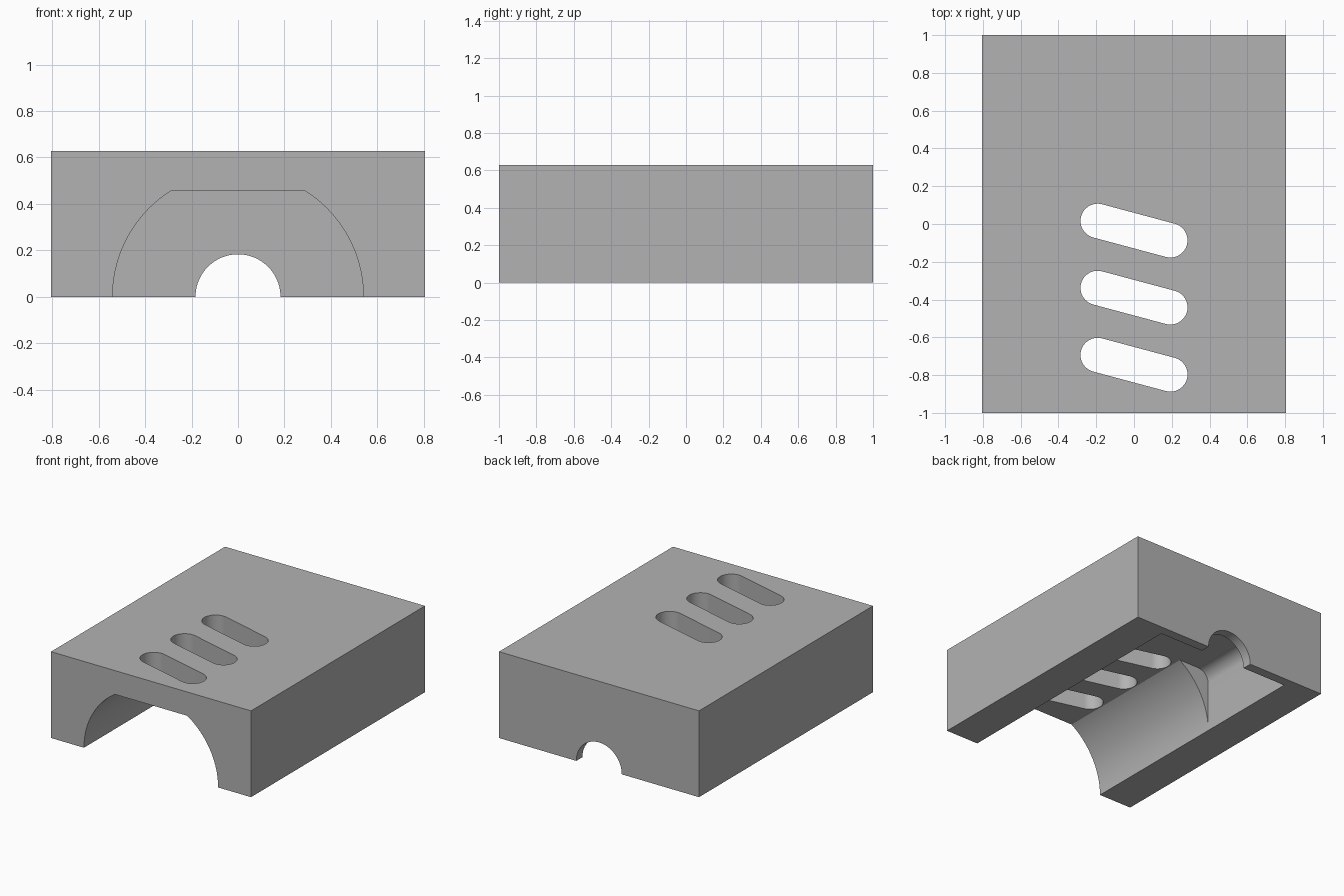
import bpy, bmesh, math
from mathutils import Matrix

if "Cube" in bpy.data.objects:
    bpy.data.objects.remove(bpy.data.objects["Cube"], do_unlink=True)

WIDTH, DEPTH, HEIGHT = 1.61, 2.0, 0.628
CEILING, CAVITY_R, STEP_Y, BACK_Y = 0.455, 0.54, 0.134, 0.93

grey = bpy.data.materials.new("plain grey")
grey.use_nodes = True
colour = (0.448, 0.448, 0.448, 1)
grey.diffuse_color = colour
grey.node_tree.nodes["Principled BSDF"].inputs["Base Color"].default_value = colour


def arc(cx, cy, r, start, end, steps=32):
    angles = [math.radians(start + (end - start) * i / steps) for i in range(steps + 1)]
    return [(cx + r * math.cos(a), cy + r * math.sin(a)) for a in angles]


def prism(name, outline, low, high, along_y=False):
    """Extrude a 2D outline along z, or an x-z outline along y."""
    bm = bmesh.new()
    place = (lambda u, v: (u, low, v)) if along_y else (lambda u, v: (u, v, low))
    face = bm.faces.new([bm.verts.new(place(u, v)) for u, v in outline])
    new = bmesh.ops.extrude_face_region(bm, geom=[face])["geom"]
    step = (0, high - low, 0) if along_y else (0, 0, high - low)
    bmesh.ops.translate(bm, vec=step, verts=[g for g in new if isinstance(g, bmesh.types.BMVert)])
    bmesh.ops.recalc_face_normals(bm, faces=bm.faces)
    mesh = bpy.data.meshes.new(name)
    bm.to_mesh(mesh)
    bm.free()
    mesh.materials.append(grey)
    obj = bpy.data.objects.new(name, mesh)
    bpy.context.collection.objects.link(obj)
    return obj


def tunnel(name, half_outline, low, high):
    """Mirror a right-hand outline in x and continue it below the floor."""
    half = [(half_outline[0][0], -0.1)] + half_outline
    return prism(name, half + [(-x, z) for x, z in reversed(half)], low, high, True)


# Solid block
w, d = WIDTH / 2, DEPTH / 2
block = prism("housing_block", [(-w, -d), (w, -d), (w, d), (-w, d)], 0, HEIGHT)

# Front arch with a flattened crown
crown = math.degrees(math.asin(CEILING / CAVITY_R))
cutters = [tunnel("front_arch_cutter", arc(0, 0, CAVITY_R, 0, crown, 40), -1.1, STEP_Y + 0.05)]

# Rear chamber with rounded upper edges
fillet = 0.09
chamber = [(CAVITY_R, 0)] + arc(CAVITY_R - fillet, CEILING - fillet, fillet, 0, 90, 16)
cutters.append(tunnel("rear_chamber_cutter", chamber, STEP_Y, BACK_Y))

# Half-round opening through the back wall
cutters.append(tunnel("back_opening_cutter", arc(0, 0, 0.183, 0, 89, 32), BACK_Y - 0.05, 1.1))

# Three slanted vent slots through the roof
tilt = Matrix.Rotation(math.radians(-15), 4, "Z")
slot = arc(0.199, 0, 0.091, -90, 90) + arc(-0.199, 0, 0.091, 90, 270)
for i in range(3):
    vent = prism("vent_slot_cutter", slot, CEILING - 0.1, HEIGHT + 0.1)
    vent.data.transform(Matrix.Translation((0, -0.035 - 0.355 * i, 0)) @ tilt)
    cutters.append(vent)

# Cut every opening, then discard the cutters
bpy.context.view_layer.objects.active = block
for cutter in cutters:
    cutter.hide_render = True
    mod = block.modifiers.new(cutter.name, "BOOLEAN")
    mod.operation, mod.solver, mod.object = "DIFFERENCE", "EXACT", cutter
    bpy.ops.object.modifier_apply(modifier=mod.name)
    bpy.data.objects.remove(cutter, do_unlink=True)

# Smooth curved walls, sharp edges
for obj in bpy.context.selected_objects:
    obj.select_set(False)
block.select_set(True)
bpy.ops.object.shade_smooth_by_angle(angle=math.radians(25))
